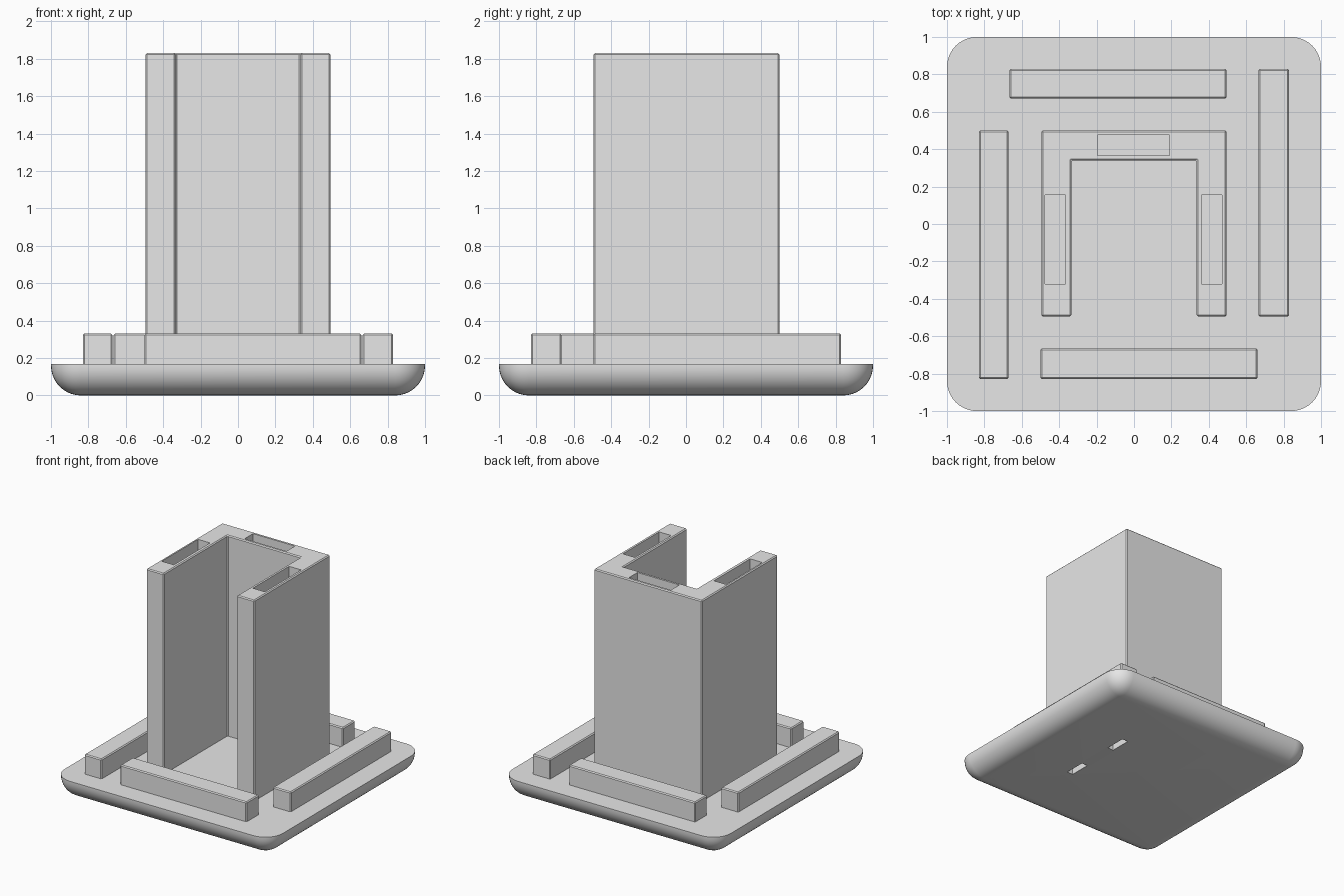
import bpy, bmesh
from math import radians

if "Cube" in bpy.data.objects:
    bpy.data.objects.remove(bpy.data.objects["Cube"], do_unlink=True)

grey = bpy.data.materials.new("light grey")
grey.use_nodes = True
grey.diffuse_color = (0.8, 0.8, 0.8, 1)
grey.node_tree.nodes["Principled BSDF"].inputs["Base Color"].default_value = (0.8, 0.8, 0.8, 1)

BASE_TOP = 0.167
TOWER_TOP = 1.83
BAR_TOP = 0.33


def prism(name, outline, z0, z1):
    """Extrude a flat outline (counter-clockwise) between two heights."""
    bm = bmesh.new()
    face = bm.faces.new([bm.verts.new((x, y, z0)) for x, y in outline])
    top = bmesh.ops.extrude_face_region(bm, geom=[face])["geom"]
    for v in top:
        if isinstance(v, bmesh.types.BMVert):
            v.co.z = z1
    bmesh.ops.recalc_face_normals(bm, faces=bm.faces)
    mesh = bpy.data.meshes.new(name)
    bm.to_mesh(mesh)
    bm.free()
    mesh.materials.append(grey)
    obj = bpy.data.objects.new(name, mesh)
    bpy.context.collection.objects.link(obj)
    return obj


def box(name, x0, x1, y0, y1, z0, z1):
    return prism(name, [(x0, y0), (x1, y0), (x1, y1), (x0, y1)], z0, z1)


def apply(obj, mod):
    bpy.ops.object.select_all(action="DESELECT")
    bpy.context.view_layer.objects.active = obj
    obj.select_set(True)
    bpy.ops.object.modifier_apply(modifier=mod.name)


def soften(obj, width=0.008):
    mod = obj.modifiers.new("edge", "BEVEL")
    mod.width = width
    mod.segments = 1
    apply(obj, mod)


def cut(obj, cutter):
    mod = obj.modifiers.new("cut", "BOOLEAN")
    mod.operation = "DIFFERENCE"
    mod.solver = "EXACT"
    mod.object = cutter
    apply(obj, mod)
    bpy.data.objects.remove(cutter, do_unlink=True)


# Base plate: rounded corners and underside, sharp flat top
base = box("base_plate", -1, 1, -1, 1, 0, BASE_TOP)
bm = bmesh.new()
bm.from_mesh(base.data)
edges = [e for e in bm.edges if min(v.co.z for v in e.verts) < 0.01]
bmesh.ops.bevel(bm, geom=edges, offset=0.16, segments=10, profile=0.5, affect="EDGES")
bm.to_mesh(base.data)
bm.free()

# Two small slots in the underside
for y in (-0.25, 0.25):
    cut(base, box("slot_cutter", 0.35, 0.405, y - 0.09, y + 0.09, -0.1, 0.08))
bpy.ops.object.select_all(action="DESELECT")
base.select_set(True)
bpy.context.view_layer.objects.active = base
bpy.ops.object.shade_smooth_by_angle(angle=radians(30))

# U-shaped tower, open to the front
outer, inner = 0.495, 0.335
tower = prism("tower_walls", [
    (-outer, -outer), (-inner, -outer), (-inner, 0.34), (inner, 0.34),
    (inner, -outer), (outer, -outer), (outer, 0.5), (-outer, 0.5)],
    BASE_TOP - 0.01, TOWER_TOP)
soften(tower)

# Sockets in the top of each wall
for x0, x1, y0, y1 in ((-0.475, -0.365, -0.32, 0.155),
                       (0.36, 0.47, -0.32, 0.155),
                       (-0.195, 0.19, 0.365, 0.475)):
    cut(tower, box("socket_cutter", x0, x1, y0, y1, TOWER_TOP - 0.17, TOWER_TOP + 0.1))

# Four low bars in a pinwheel around the tower
for name, x0, x1, y0, y1 in (("front_bar", -0.5, 0.66, -0.83, -0.665),
                             ("left_bar", 0.665, 0.83, -0.495, 0.83),
                             ("back_bar", -0.665, 0.495, 0.67, 0.83),
                             ("right_bar", -0.83, -0.67, -0.83, 0.5)):
    soften(box(name, x0, x1, y0, y1, BASE_TOP - 0.01, BAR_TOP))
